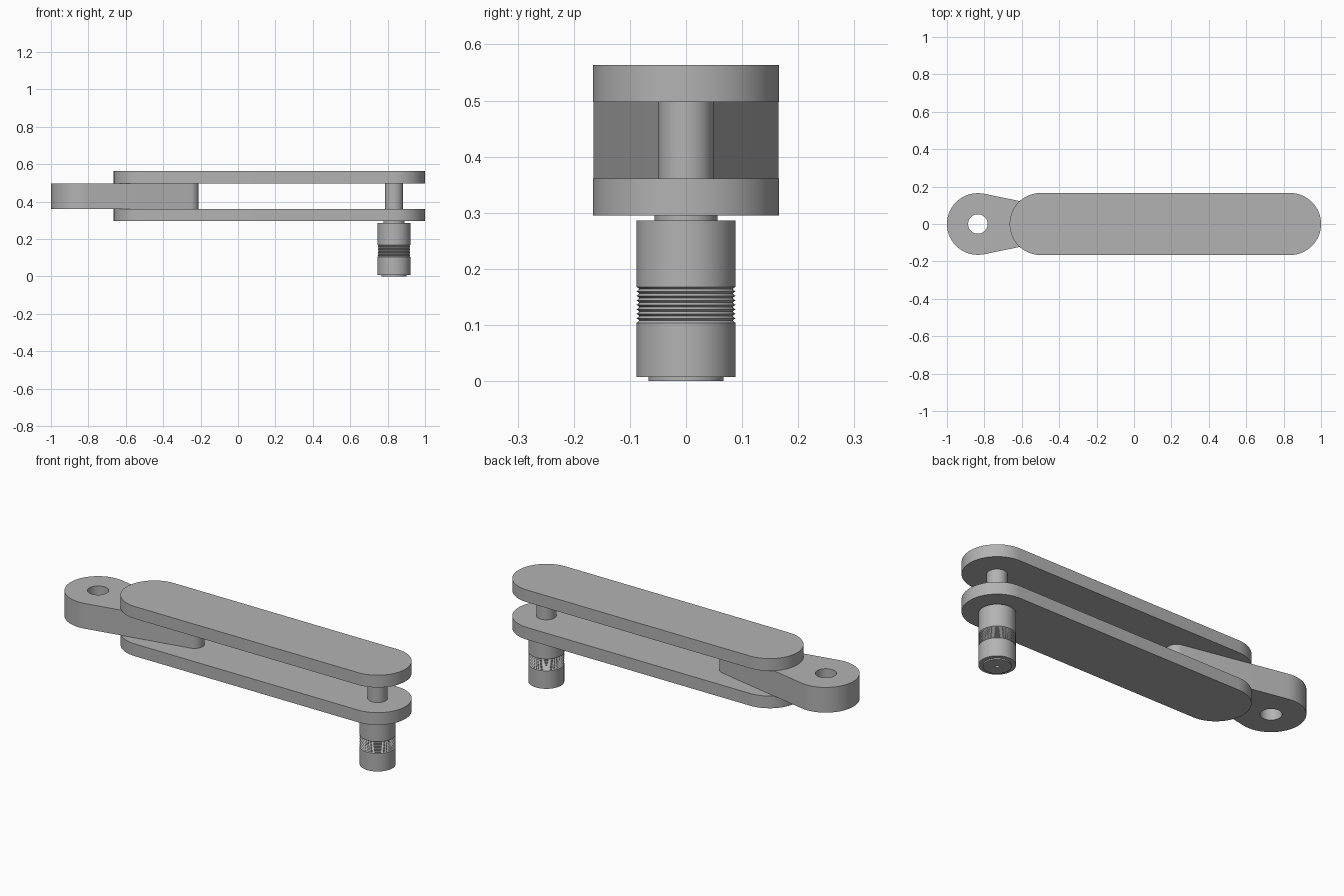
import bpy, bmesh
from math import sin, cos, asin, pi

cube = bpy.data.objects.get("Cube")
if cube:
    bpy.data.objects.remove(cube, do_unlink=True)

steel = bpy.data.materials.new("plain_grey")
steel.use_nodes = True
GREY = (0.45, 0.45, 0.45, 1)
steel.diffuse_color = GREY
steel.node_tree.nodes["Principled BSDF"].inputs["Base Color"].default_value = GREY

PIN_X = 0.834
EYE_X = -0.835
PLATE_R = 0.166


def finish(bm, name):
    """Turn a bmesh into a smooth-shaded object with sharp edges kept."""
    bmesh.ops.recalc_face_normals(bm, faces=bm.faces)
    mesh = bpy.data.meshes.new(name)
    bm.to_mesh(mesh)
    bm.free()
    mesh.materials.append(steel)
    obj = bpy.data.objects.new(name, mesh)
    bpy.context.collection.objects.link(obj)
    bpy.ops.object.select_all(action="DESELECT")
    obj.select_set(True)
    bpy.context.view_layer.objects.active = obj
    bpy.ops.object.shade_smooth_by_angle(angle=pi / 6)
    return obj


def arc(cx, r, start, end, steps=32):
    angles = [start + (end - start) * i / steps for i in range(steps + 1)]
    return [(cx + r * cos(a), r * sin(a)) for a in angles]


def rounded_bar(name, xa, ra, xb, rb, z0, z1, hole=0):
    """Bar with two round ends joined by tangent sides, optionally bored at xa."""
    bm = bmesh.new()
    t = pi / 2 - asin((ra - rb) / (xb - xa))
    loops = [arc(xb, rb, -t, t) + arc(xa, ra, t, 2 * pi - t)]
    if hole:
        loops.append(arc(xa, hole, 0, 2 * pi, 48)[:-1])
    edges = []
    for loop in loops:
        verts = [bm.verts.new((x, y, z0)) for x, y in loop]
        edges += [bm.edges.new((v, verts[i - 1])) for i, v in enumerate(verts)]
    if hole:
        bmesh.ops.triangle_fill(bm, edges=edges, use_beauty=True)
    else:
        bm.faces.new(verts)
    top = bmesh.ops.extrude_face_region(bm, geom=bm.faces[:], use_keep_orig=True)
    moved = [g for g in top["geom"] if isinstance(g, bmesh.types.BMVert)]
    bmesh.ops.translate(bm, verts=moved, vec=(0, 0, z1 - z0))
    return finish(bm, name)


def lathe(name, profile, x, steps=64):
    """Spin an (r, z) profile, starting and ending on the axis."""
    bm = bmesh.new()
    verts = [bm.verts.new((r, 0, z)) for r, z in profile]
    edges = [bm.edges.new(pair) for pair in zip(verts, verts[1:])]
    bmesh.ops.spin(bm, geom=verts + edges, cent=(0, 0, 0), axis=(0, 0, 1),
                   angle=2 * pi, steps=steps, use_duplicate=False)
    bmesh.ops.remove_doubles(bm, verts=bm.verts, dist=1e-5)
    bmesh.ops.translate(bm, verts=bm.verts, vec=(x, 0, 0))
    return finish(bm, name)


# Two matching side plates
for name, z in (("lower_plate", 0.295), ("upper_plate", 0.497)):
    rounded_bar(name, -0.499, PLATE_R, PIN_X, PLATE_R, z, z + 0.066)

# Tapered link held between the plates, with a bored eye
rounded_bar("tapered_link", EYE_X, 0.165, -0.26, 0.05, 0.361, 0.497, hole=0.052)

# Pin between the plates
lathe("spacer_pin", [(0, 0.361), (0.049, 0.361), (0.049, 0.497), (0, 0.497)], PIN_X)

# Handle: bored foot, ringed grip band and neck collar
R = 0.088
RINGS = 8
LOW, HIGH = 0.104, 0.168
pitch = (HIGH - LOW) / RINGS
handle = [(0, 0.02), (0.01, 0.02), (0.01, 0), (0.067, 0), (0.067, 0.007), (R, 0.007)]
for i in range(RINGS):
    z = LOW + i * pitch
    handle += [(R, z), (R - 0.005, z + pitch / 2)]
handle += [(R, HIGH), (R, 0.286), (0.056, 0.286), (0.056, 0.295), (0, 0.295)]
lathe("grip_handle", handle, PIN_X)
